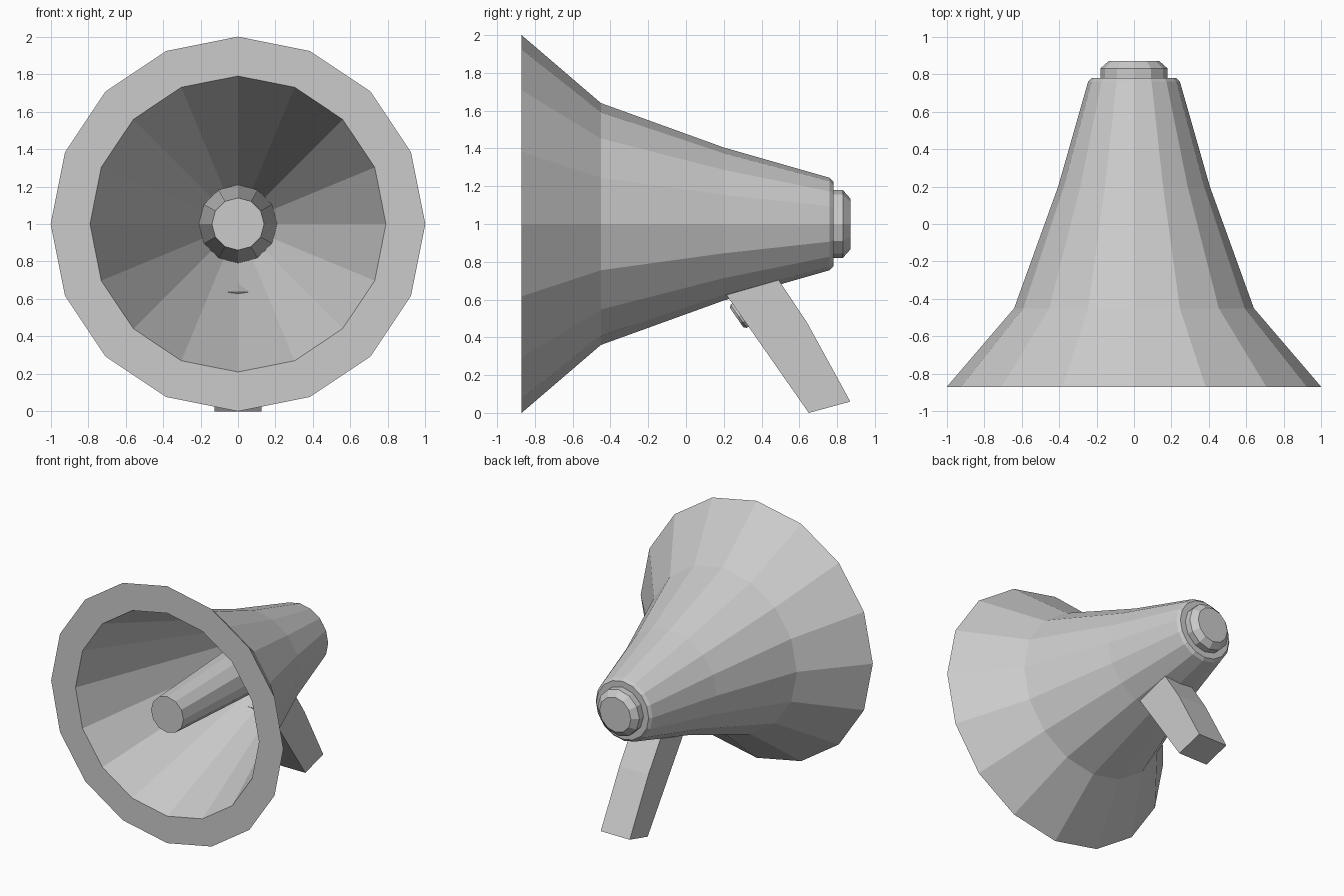
import bpy, bmesh, math
from mathutils import Vector

cube = bpy.data.objects.get("Cube")
if cube:
    bpy.data.objects.remove(cube, do_unlink=True)

AXIS_Z = 1.0

grey = bpy.data.materials.new("light_grey")
grey.use_nodes = True
colour = (0.6, 0.6, 0.6, 1)
grey.diffuse_color = colour
grey.node_tree.nodes["Principled BSDF"].inputs["Base Color"].default_value = colour


def finish(name, bm):
    bmesh.ops.recalc_face_normals(bm, faces=bm.faces)
    mesh = bpy.data.meshes.new(name)
    bm.to_mesh(mesh)
    bm.free()
    mesh.materials.append(grey)
    obj = bpy.data.objects.new(name, mesh)
    bpy.context.collection.objects.link(obj)
    return obj


def lathe(name, profile, sides, origin=(0, 0, AXIS_Z), axis=(0, 1, 0)):
    """Flat-sided solid turned about an axis from (distance, radius) pairs, capped at both ends."""
    along = Vector(axis).normalized()
    side = Vector((1, 0, 0))
    up = side.cross(along)
    bm = bmesh.new()
    rings = []
    for d, r in profile:
        ring = []
        for i in range(sides):
            a = math.tau * i / sides
            ring.append(bm.verts.new(Vector(origin) + along * d
                                     + (side * math.cos(a) + up * math.sin(a)) * r))
        rings.append(ring)
    for lower, upper in zip(rings, rings[1:]):
        for i in range(sides):
            j = (i + 1) % sides
            bm.faces.new((lower[i], lower[j], upper[j], upper[i]))
    bm.faces.new(rings[0])
    bm.faces.new(rings[-1])
    return finish(name, bm)


# Horn: hollow inside, flat front lip, flared outside, chamfered back
lathe("horn", [(0.66, 0.20), (-0.87, 0.79), (-0.87, 1.0), (-0.45, 0.64),
               (0.2, 0.405), (0.76, 0.245), (0.78, 0.225)], 16)

# Tapered sound tube in the middle of the horn
lathe("inner_tube", [(-0.87, 0.14), (0.67, 0.21)], 12)

# Mouthpiece at the back
lathe("mouthpiece", [(0.76, 0.18), (0.83, 0.18), (0.87, 0.135)], 12)

# Handle: side outline extruded across the width
outline = [(0.205, 0.637), (0.65, 0.0), (0.87, 0.06), (0.64, 0.48), (0.48, 0.72)]
bm = bmesh.new()
face = bm.faces.new([bm.verts.new((-0.125, y, z)) for y, z in outline])
grown = bmesh.ops.extrude_face_region(bm, geom=[face])
bmesh.ops.translate(bm, vec=(0.25, 0, 0),
                    verts=[v for v in grown["geom"] if isinstance(v, bmesh.types.BMVert)])
finish("handle", bm)

# Trigger button on the front of the handle
lathe("trigger", [(-0.02, 0.075), (0.032, 0.075), (0.045, 0.062)], 12,
      origin=(0, 0.305, 0.53), axis=(0, -0.82, -0.57))
